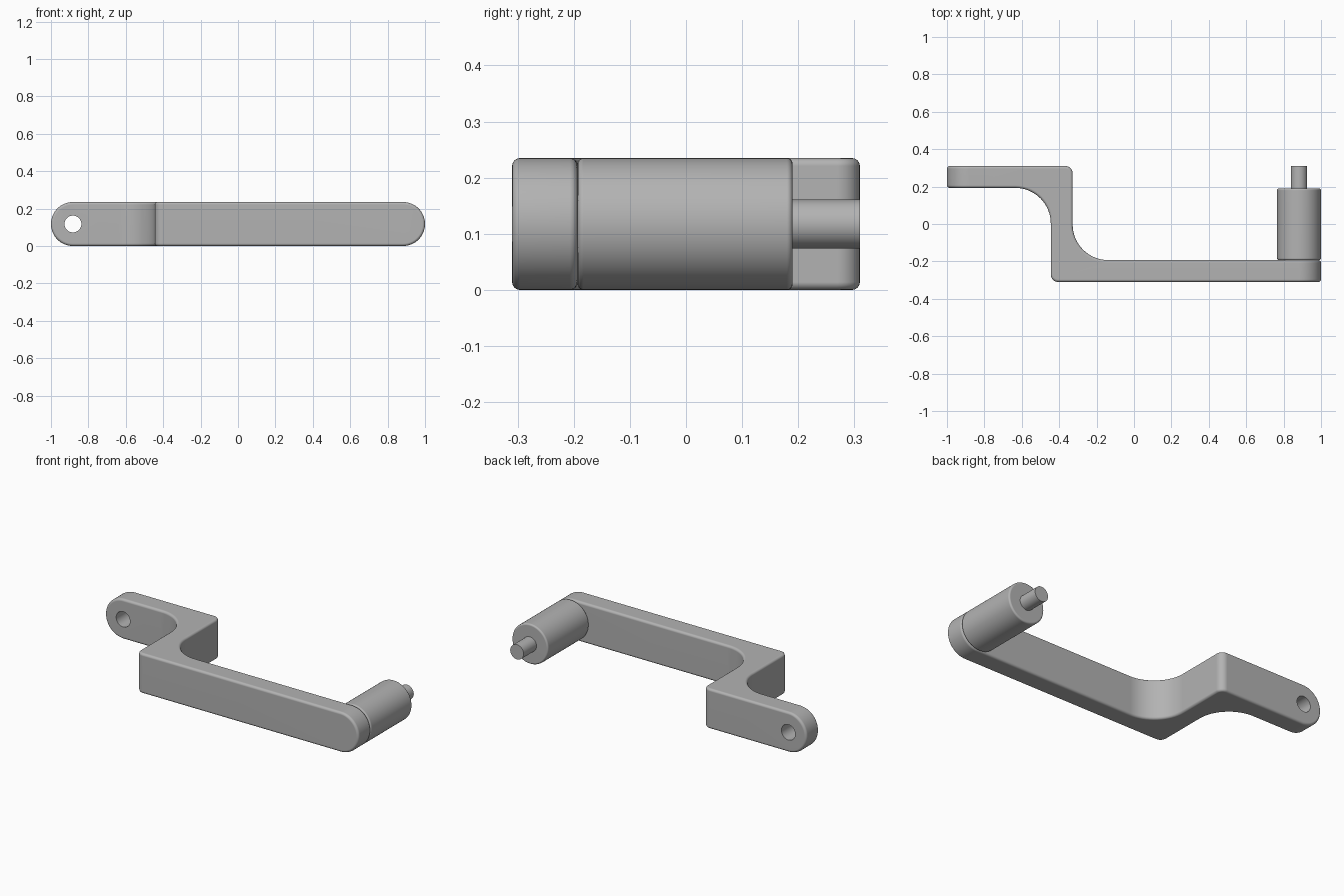
import bpy, math
from math import radians, cos, sin, pi
from mathutils import Vector

if "Cube" in bpy.data.objects:
    bpy.data.objects.remove(bpy.data.objects["Cube"], do_unlink=True)

R = 0.1175            # half height of the bar, radius of the grip
END = 1.0 - R         # centre of each rounded end
Y_OUT, Y_IN = 0.31, 0.193

steel = bpy.data.materials.new("grey_metal")
steel.use_nodes = True
steel.diffuse_color = (0.45, 0.45, 0.45, 1)
steel.node_tree.nodes["Principled BSDF"].inputs["Base Color"].default_value = (0.45, 0.45, 0.45, 1)


def fillet(corner, before, after, radius, steps):
    """Arc that rounds a right-angled corner."""
    c = Vector(corner)
    a = (Vector(before) - c).normalized() * radius
    b = (Vector(after) - c).normalized() * radius
    centre = c + a + b
    return [centre - b * cos(t) - a * sin(t)
            for t in (pi / 2 * i / steps for i in range(steps + 1))]


def prism(name, outline, low, high, place):
    """Extrude a 2D outline; place(u, v, w) maps it into space."""
    n = len(outline)
    verts = [place(u, v, w) for w in (low, high) for u, v in outline]
    faces = [list(range(n))[::-1], list(range(n, 2 * n))]
    faces += [[i, (i + 1) % n, (i + 1) % n + n, i + n] for i in range(n)]
    mesh = bpy.data.meshes.new(name)
    mesh.from_pydata(verts, [], faces)
    mesh.materials.append(steel)
    obj = bpy.data.objects.new(name, mesh)
    bpy.context.collection.objects.link(obj)
    return obj


def apply(obj, kind, **settings):
    bpy.ops.object.select_all(action='DESELECT')
    obj.select_set(True)
    bpy.context.view_layer.objects.active = obj
    mod = obj.modifiers.new(kind.title(), kind)
    for key, value in settings.items():
        setattr(mod, key, value)
    bpy.ops.object.modifier_apply(modifier=mod.name)


def boolean(obj, cutter, operation):
    apply(obj, 'BOOLEAN', object=cutter, operation=operation, solver='EXACT')
    bpy.data.objects.remove(cutter, do_unlink=True)


def round_edges(obj, width):
    apply(obj, 'BEVEL', width=width, segments=4, limit_method='ANGLE',
          angle_limit=radians(40), use_clamp_overlap=False)


def smooth(obj):
    bpy.ops.object.select_all(action='DESELECT')
    obj.select_set(True)
    bpy.context.view_layer.objects.active = obj
    bpy.ops.object.shade_smooth_by_angle(angle=radians(30))
    mod = obj.modifiers.new("Weighted Normal", 'WEIGHTED_NORMAL')
    mod.keep_sharp = True


def along_y(u, v, w):
    # reversed u keeps the faces pointing outwards
    return (-u, w, v)


def rod(name, x, radius, y0, y1, sides=64):
    ring = [(-x + radius * cos(2 * pi * i / sides), R + radius * sin(2 * pi * i / sides))
            for i in range(sides)]
    return prism(name, ring, y0, y1, along_y)


# Cranked arm: stepped plan outline, half of it turned about the step's centre
X_LEFT, X_RIGHT = -0.445, -0.328
outline = [(-1.2, Y_IN)]
outline += fillet((X_LEFT, Y_IN), (-1.2, Y_IN), (X_LEFT, -1), 0.19, 16)
outline += fillet((X_LEFT, -Y_OUT), (X_LEFT, 1), (1.2, -Y_OUT), 0.04, 8)
outline += [(1.2, -Y_OUT), (1.2, -Y_IN)]
outline += fillet((X_RIGHT, -Y_IN), (1.2, -Y_IN), (X_RIGHT, 1), 0.19, 16)
outline += fillet((X_RIGHT, Y_OUT), (X_RIGHT, -1), (-1.2, Y_OUT), 0.04, 8)
outline += [(-1.2, Y_OUT)]
arm = prism("crank_arm", outline, -0.1, 0.4, lambda u, v, w: (u, v, w))

# Trim to a bar with semicircular ends
stadium = [(side * (END + R * cos(t)), R + side * R * sin(t))
           for side in (1, -1)
           for t in (-pi / 2 + pi * i / 32 for i in range(33))]
boolean(arm, prism("arm_trim", stadium, -0.5, 0.5, along_y), 'INTERSECT')
round_edges(arm, 0.014)

# Mounting hole through the rear end
boolean(arm, rod("hole_cutter", -END, 0.045, 0.1, 0.4), 'DIFFERENCE')
smooth(arm)

# Grip and its pin
grip = rod("grip", END, R, -Y_IN, 0.19)
round_edges(grip, 0.01)
smooth(grip)
pin = rod("grip_pin", END, 0.0435, 0.17, Y_OUT, 48)
smooth(pin)
